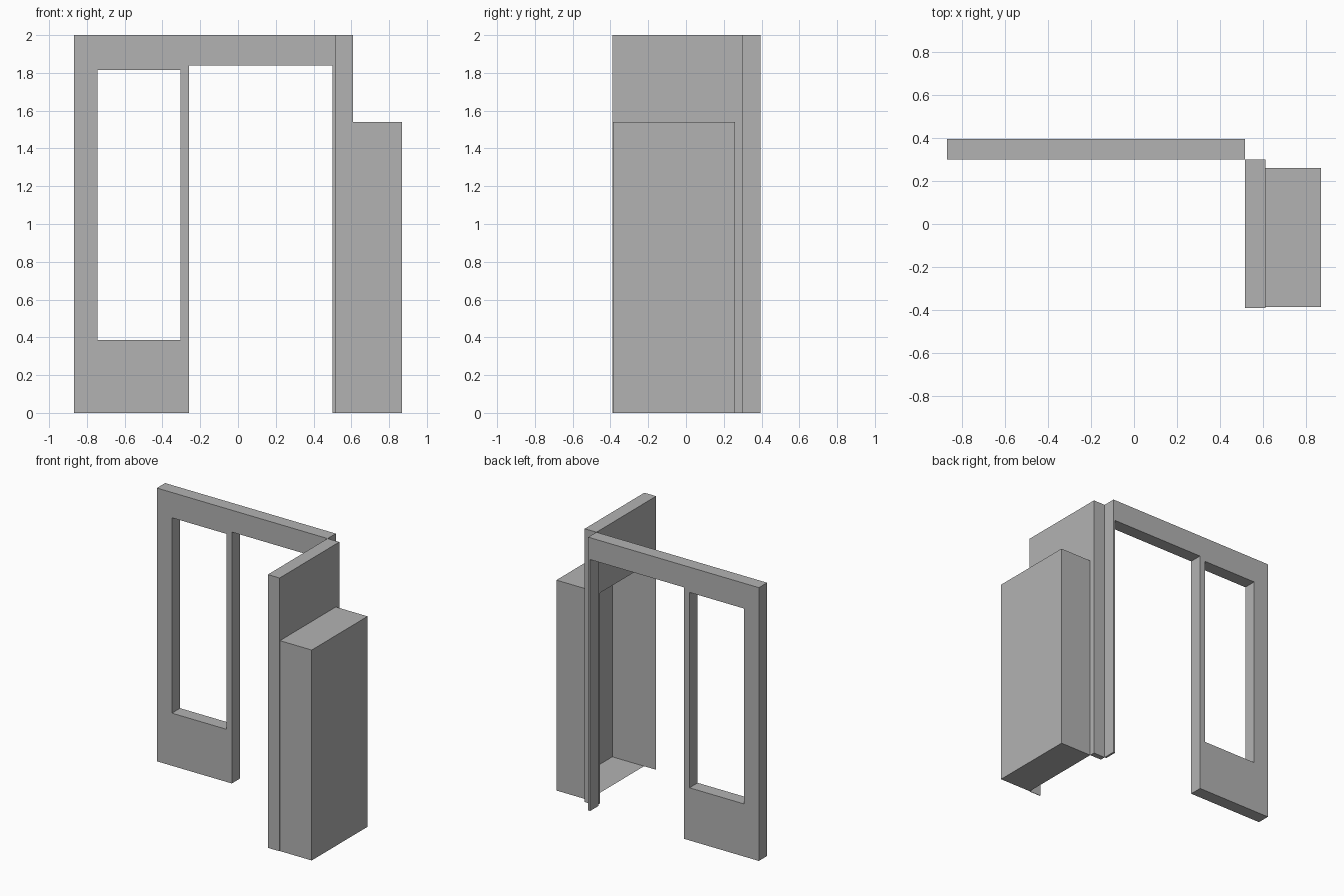
import bpy, bmesh
from mathutils import Vector

default = bpy.data.objects.get("Cube")
if default:
    bpy.data.objects.remove(default, do_unlink=True)

# Single plaster colour
GREY = (0.45, 0.45, 0.45, 1.0)
plaster = bpy.data.materials.new("grey_plaster")
plaster.use_nodes = True
plaster.diffuse_color = GREY
plaster.node_tree.nodes["Principled BSDF"].inputs["Base Color"].default_value = GREY


def finish(name, bm):
    """Turn a bmesh into a flat-shaded object."""
    mesh = bpy.data.meshes.new(name)
    bm.to_mesh(mesh)
    bm.free()
    mesh.materials.append(plaster)
    obj = bpy.data.objects.new(name, mesh)
    bpy.context.collection.objects.link(obj)
    return obj


def extrude_profile(name, points, offset):
    """Extrude a closed outline along an offset vector."""
    bm = bmesh.new()
    face = bm.faces.new([bm.verts.new(p) for p in points])
    result = bmesh.ops.extrude_face_region(bm, geom=[face], use_keep_orig=True)
    moved = [g for g in result["geom"] if isinstance(g, bmesh.types.BMVert)]
    bmesh.ops.translate(bm, verts=moved, vec=Vector(offset))
    bmesh.ops.recalc_face_normals(bm, faces=bm.faces)
    return finish(name, bm)


def box_mesh(low, high):
    """Axis-aligned box between two corners."""
    bm = bmesh.new()
    bmesh.ops.create_cube(bm, size=1)
    low, high = Vector(low), Vector(high)
    for v in bm.verts:
        v.co = (low + high) / 2 + v.co * (high - low)
    return bm


HEIGHT = 2.0
BACK, INNER, FRONT = 0.395, 0.30, -0.39
WALL_X, SIDE_X, END_X = 0.515, 0.61, 0.867
NICHE_FRONT, NICHE_BACK, NICHE_TOP = -0.386, 0.26, 1.54

# Back wall: outline with doorway, then a window cut through it
outline = [(-END_X, 0), (-0.26, 0), (-0.26, 1.84), (0.50, 1.84),
           (0.50, 0), (WALL_X, 0), (WALL_X, HEIGHT), (-END_X, HEIGHT)]
back_wall = extrude_profile("back_wall", [(x, INNER, z) for x, z in outline],
                            (0, BACK - INNER, 0))
cutter = finish("window_cutter", box_mesh((-0.745, 0.1, 0.385), (-0.305, 0.6, 1.815)))
cutter.hide_render = True
cutter.hide_viewport = True
window = back_wall.modifiers.new("window", 'BOOLEAN')
window.operation = 'DIFFERENCE'
window.solver = 'EXACT'
window.object = cutter

# Side wall: solid above the niche, a post behind it and a thin panel in front
outline = [(FRONT, 0), (NICHE_FRONT, 0), (NICHE_FRONT, NICHE_TOP),
           (NICHE_BACK, NICHE_TOP), (NICHE_BACK, 0), (INNER, 0),
           (INNER, HEIGHT), (FRONT, HEIGHT)]
extrude_profile("side_wall", [(WALL_X, y, z) for y, z in outline],
                (SIDE_X - WALL_X, 0, 0))

# Niche box: thin shell, open toward the room
bm = box_mesh((SIDE_X, NICHE_FRONT, 0), (END_X, NICHE_BACK, NICHE_TOP))
bm.normal_update()
bmesh.ops.delete(bm, geom=[f for f in bm.faces if f.normal.x < -0.9],
                 context='FACES_ONLY')
finish("niche_box", bm)
